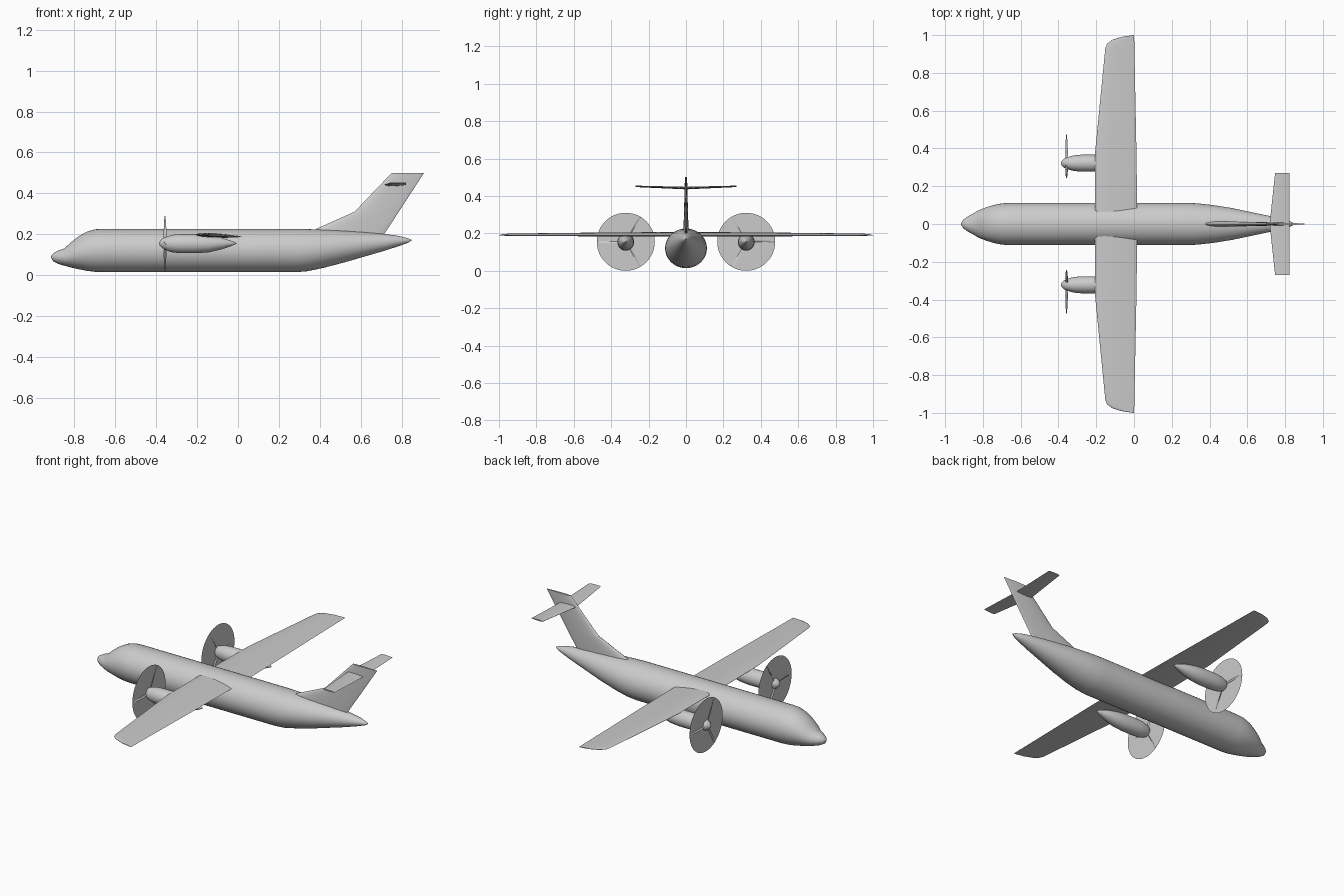
import bpy, bmesh
from math import sin, cos, pi, radians
from mathutils import Matrix, Vector

old = bpy.data.objects.get("Cube")
if old:
    bpy.data.objects.remove(old)


def material(name, v):
    m = bpy.data.materials.new(name)
    m.use_nodes = True
    m.diffuse_color = (v, v, v, 1)
    m.node_tree.nodes["Principled BSDF"].inputs["Base Color"].default_value = (v, v, v, 1)
    return m


GREY = material("airframe grey", 0.6)


def finish(name, bm, mat, angle=40):
    bmesh.ops.remove_doubles(bm, verts=bm.verts, dist=1e-5)
    bmesh.ops.recalc_face_normals(bm, faces=bm.faces)
    mesh = bpy.data.meshes.new(name)
    bm.to_mesh(mesh)
    bm.free()
    ob = bpy.data.objects.new(name, mesh)
    bpy.context.collection.objects.link(ob)
    mesh.materials.append(mat)
    bpy.ops.object.select_all(action='DESELECT')
    ob.select_set(True)
    bpy.context.view_layer.objects.active = ob
    bpy.ops.object.shade_smooth_by_angle(angle=radians(angle))
    return ob


def loft(name, rings, angle=40, matrix=None):
    """Skin a list of equal-length rings and close both ends."""
    bm = bmesh.new()
    loops = [[bm.verts.new(p) for p in r] for r in rings]
    n = len(rings[0])
    for a, b in zip(loops, loops[1:]):
        for i in range(n):
            j = (i + 1) % n
            bm.faces.new((a[i], a[j], b[j], b[i]))
    bm.faces.new(loops[0])
    bm.faces.new(loops[-1])
    if matrix:
        bm.transform(matrix)
    return finish(name, bm, GREY, angle)


def body_ring(x, low, high, half, y=0, n=40):
    mid, rad = (low + high) / 2, (high - low) / 2
    return [(x, y + half * cos(2 * pi * i / n), mid + rad * sin(2 * pi * i / n))
            for i in range(n)]


def foil(front, back, thick, n=24):
    """Streamlined section: (chord position, offset) pairs, blunt nose, sharp tail."""
    pts = []
    for i in range(n):
        a = 2 * pi * i / n
        t = (1 - cos(a)) / 2
        pts.append((front + (back - front) * t,
                    thick * 1.3 * sin(a) / 2 * (1 - 0.6 * t)))
    return pts


# Fuselage: x, bottom, top, half width
fuselage = [(-.915, .086, .092, .004), (-.905, .068, .106, .022), (-.88, .055, .12, .04),
            (-.85, .046, .13, .056), (-.82, .038, .158, .074), (-.78, .029, .19, .089),
            (-.74, .021, .212, .101), (-.70, .016, .224, .109), (-.66, .014, .226, .112),
            (.28, .014, .226, .112), (.34, .019, .225, .109), (.42, .036, .222, .1),
            (.52, .062, .217, .084), (.62, .091, .21, .063), (.72, .12, .201, .042),
            (.79, .143, .191, .026), (.83, .157, .181, .013), (.848, .168, .173, .003)]
loft("fuselage", [body_ring(*s) for s in fuselage])

# Wing: span, leading edge, trailing edge, thickness
half_wing = [(0, -.208, .018, .024), (.38, -.206, .013, .021), (.93, -.152, .002, .011),
             (.955, -.142, .002, .01), (.975, -.115, .001, .008),
             (.99, -.07, .001, .006), (1.0, -.006, 0, .002)]
stations = [(-y, a, b, t) for y, a, b, t in reversed(half_wing[1:])] + half_wing
loft("wing", [[(x, y, .193 - .045 * (x + .1) + d) for x, d in foil(a, b, t)]
              for y, a, b, t in stations], 50)

# Tailplane and fin
loft("tailplane", [[(x, y, .442 + abs(y) * .035 + d) for x, d in foil(a, .822, t)]
                   for y, a, t in [(-.27, .747, .008), (0, .718, .014), (.27, .747, .008)]], 50)
loft("fin", [[(x, d, z) for x, d in foil(a, b, t)]
             for z, a, b, t in [(.17, .27, .695, .034), (.225, .38, .731, .028),
                                (.31, .57, .787, .022), (.5, .752, .91, .012)]], 50)

# Engines, one on each side
HUB = Vector((-.357, .322, .155))
nacelle = [(-.345, .118, .19, .034), (-.32, .111, .197, .041), (-.28, .107, .2, .045),
           (-.2, .107, .2, .045), (-.14, .112, .195, .041), (-.08, .126, .183, .03),
           (-.03, .143, .167, .015), (-.008, .153, .158, .003)]
spinner = [(-.387, .153, .157, .002), (-.382, .143, .167, .012),
           (-.37, .131, .179, .024), (-.345, .119, .19, .034)]

for side, label in ((1, "back"), (-1, "front")):
    hub = Vector((HUB.x, side * HUB.y, HUB.z))
    loft(label + "_nacelle", [body_ring(*s, y=hub.y, n=32) for s in nacelle])
    loft(label + "_spinner", [body_ring(*s, y=hub.y, n=32) for s in spinner])

    # Three pitched blades, one pointing outboard
    for k in range(3):
        turn = Matrix.Rotation(k * 2 * pi / 3 + (0 if side > 0 else pi), 4, 'X')
        rings = []
        for r, chord, pitch in ((.01, .012, 60), (.06, .02, 45), (.12, .018, 30), (.153, .007, 22)):
            c, s = cos(radians(pitch)), sin(radians(pitch))
            rings.append([(u * s + d * c, r, u * c - d * s)
                          for u, d in foil(-chord / 2, chord / 2, .003, 12)])
        loft(f"{label}_blade_{k + 1}", rings, 50, Matrix.Translation(hub) @ turn)

    # Thin spinning disc
    bm = bmesh.new()
    bmesh.ops.create_circle(bm, cap_ends=True, segments=48, radius=HUB.z,
                            matrix=Matrix.Translation(hub) @ Matrix.Rotation(pi / 2, 4, 'Y'))
    finish(label + "_propeller_disc", bm, GREY)
